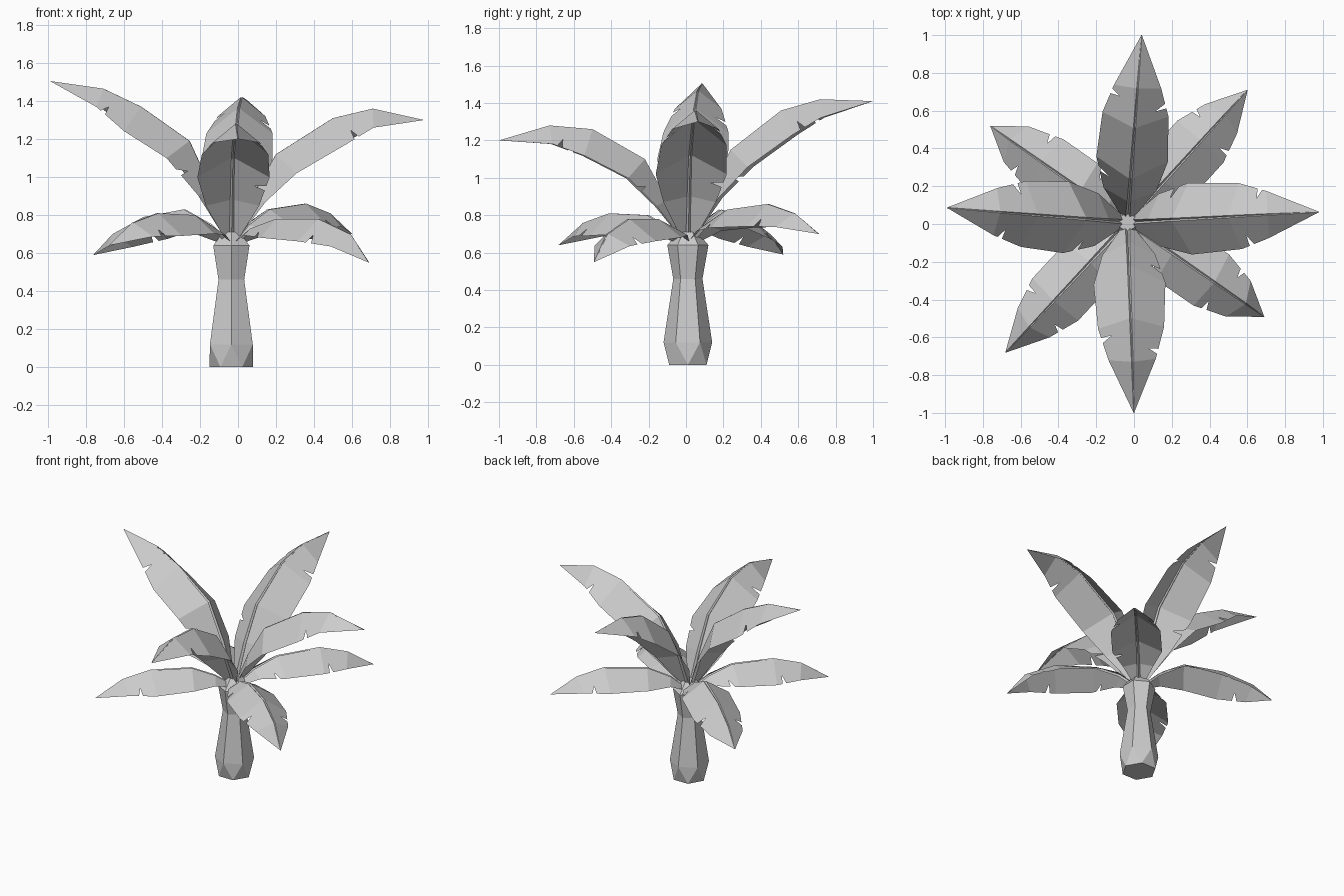
import bpy, bmesh
from math import sin, cos, pi, radians
from mathutils import Vector

if "Cube" in bpy.data.objects:
    bpy.data.objects.remove(bpy.data.objects["Cube"])

CENTRE = Vector((-0.035, 0.01, 0))

grey = bpy.data.materials.new("plain_grey")
grey.use_nodes = True
grey.diffuse_color = (0.6, 0.6, 0.6, 1)
grey.node_tree.nodes["Principled BSDF"].inputs["Base Color"].default_value = (0.6, 0.6, 0.6, 1)


def finish(bm, name):
    mesh = bpy.data.meshes.new(name)
    bm.to_mesh(mesh)
    bm.free()
    mesh.materials.append(grey)
    obj = bpy.data.objects.new(name, mesh)
    bpy.context.collection.objects.link(obj)
    return obj


# Six-sided trunk: flared foot, narrow neck, closed pointed crown
def trunk():
    bm = bmesh.new()

    def ring(radius, z, turn=0.0):
        return [bm.verts.new(CENTRE + Vector((radius * sin(k * pi / 3 + turn),
                                              -radius * cos(k * pi / 3 + turn), z)))
                for k in range(6)]

    foot = ring(0.115, 0.0, pi / 6)
    rings = [ring(r, z) for r, z in ((0.13, 0.12), (0.078, 0.46), (0.11, 0.64), (0.05, 0.71))]
    bm.faces.new(foot[::-1])
    for k in range(6):
        n = (k + 1) % 6
        bm.faces.new((foot[k], rings[0][n], rings[0][k]))
        bm.faces.new((foot[k], foot[n], rings[0][n]))
        for low, high in zip(rings, rings[1:]):
            bm.faces.new((low[k], low[n], high[n], high[k]))
    bm.faces.new(rings[-1])
    finish(bm, "trunk")


# Folded leaf with a grooved midrib; notches are (side, segment, position)
def leaf(name, angle, ridge, widths, drops, notches):
    bm = bmesh.new()
    out = Vector((cos(radians(angle)), sin(radians(angle)), 0))
    side = Vector((-out.y, out.x, 0))
    line = [CENTRE + out * r + Vector((0, 0, z)) for r, z in ridge]
    last = len(line) - 1
    ups = [(line[min(i + 1, last)] - line[max(i - 1, 0)]).normalized().cross(side)
           for i in range(last + 1)]
    groove = [bm.verts.new(p - u * 0.016 * (1 - i / last))
              for i, (p, u) in enumerate(zip(line, ups))]
    for sign in (1, -1):
        ribs = [bm.verts.new(p + side * sign * 0.012 * (1 - 0.8 * i / last))
                for i, p in enumerate(line)]
        rims = [bm.verts.new(p + side * sign * w - u * d)
                for p, u, w, d in zip(line, ups, widths, drops)]
        for i in range(last):
            blade = [ribs[i], ribs[i + 1], rims[i + 1]]
            for s, segment, t in notches:
                if s == sign and segment == i:
                    a, b = rims[i].co, rims[i + 1].co
                    inner = ribs[i].co.lerp(ribs[i + 1].co, t - 0.15)
                    blade += [bm.verts.new(a.lerp(b, t + 0.1)),
                              bm.verts.new(a.lerp(b, t).lerp(inner, 0.36)),
                              bm.verts.new(a.lerp(b, t - 0.06))]
            blade.append(rims[i])
            rib = [groove[i], groove[i + 1], ribs[i + 1], ribs[i]]
            for loop in (blade, rib):
                bm.faces.new(loop if sign < 0 else loop[::-1])
    bmesh.ops.recalc_face_normals(bm, faces=bm.faces)
    if sum((f.normal.z * f.calc_area() for f in bm.faces)) < 0:
        bmesh.ops.reverse_faces(bm, faces=bm.faces)
    finish(bm, name)


trunk()

# Four tall leaves, rising steeply and arching over
tall_widths = (0.025, 0.14, 0.19, 0.175, 0.125, 0.0)
tall_drops = (0.01, 0.07, 0.14, 0.15, 0.10, 0.0)
tall_notches = ((1, 3, 0.75), (-1, 3, 0.35), (1, 1, 0.6))
TALL = {
    "right_tall_leaf": (175.5, ((0.01, 0.66), (0.1, 0.93), (0.22, 1.19), (0.475, 1.37), (0.675, 1.465), (0.957, 1.505))),
    "left_tall_leaf": (3.1, ((0.01, 0.66), (0.11, 0.9), (0.235, 1.12), (0.535, 1.31), (0.745, 1.36), (1.016, 1.3))),
    "back_tall_leaf": (85.7, ((0.01, 0.66), (0.11, 0.92), (0.23, 1.15), (0.5, 1.36), (0.71, 1.42), (0.993, 1.41))),
    "front_tall_leaf": (-88, ((0.01, 0.66), (0.11, 0.88), (0.23, 1.1), (0.51, 1.26), (0.74, 1.28), (1.01, 1.2))),
}
for name, (angle, ridge) in TALL.items():
    leaf(name, angle, ridge, tall_widths, tall_drops, tall_notches)

# Four low leaves between them, drooping at the tips
low_widths = (0.025, 0.1, 0.165, 0.165, 0.115, 0.0)
low_drops = (0.01, 0.04, 0.1, 0.12, 0.08, 0.0)
low_notches = ((1, 3, 0.6), (-1, 3, 0.3), (-1, 1, 0.7))
LOW = {
    "back_left_low_leaf": (47.8, ((0.01, 0.65), (0.13, 0.75), (0.29, 0.83), (0.58, 0.86), (0.77, 0.81), (0.945, 0.7))),
    "front_left_low_leaf": (-34.6, ((0.01, 0.65), (0.13, 0.73), (0.29, 0.78), (0.56, 0.78), (0.76, 0.7), (0.88, 0.55))),
    "front_right_low_leaf": (227, ((0.01, 0.65), (0.13, 0.73), (0.29, 0.8), (0.57, 0.81), (0.76, 0.76), (0.945, 0.64))),
    "back_right_low_leaf": (145, ((0.01, 0.65), (0.13, 0.75), (0.3, 0.83), (0.56, 0.79), (0.76, 0.7), (0.886, 0.59))),
}
for name, (angle, ridge) in LOW.items():
    leaf(name, angle, ridge, low_widths, low_drops, low_notches)
